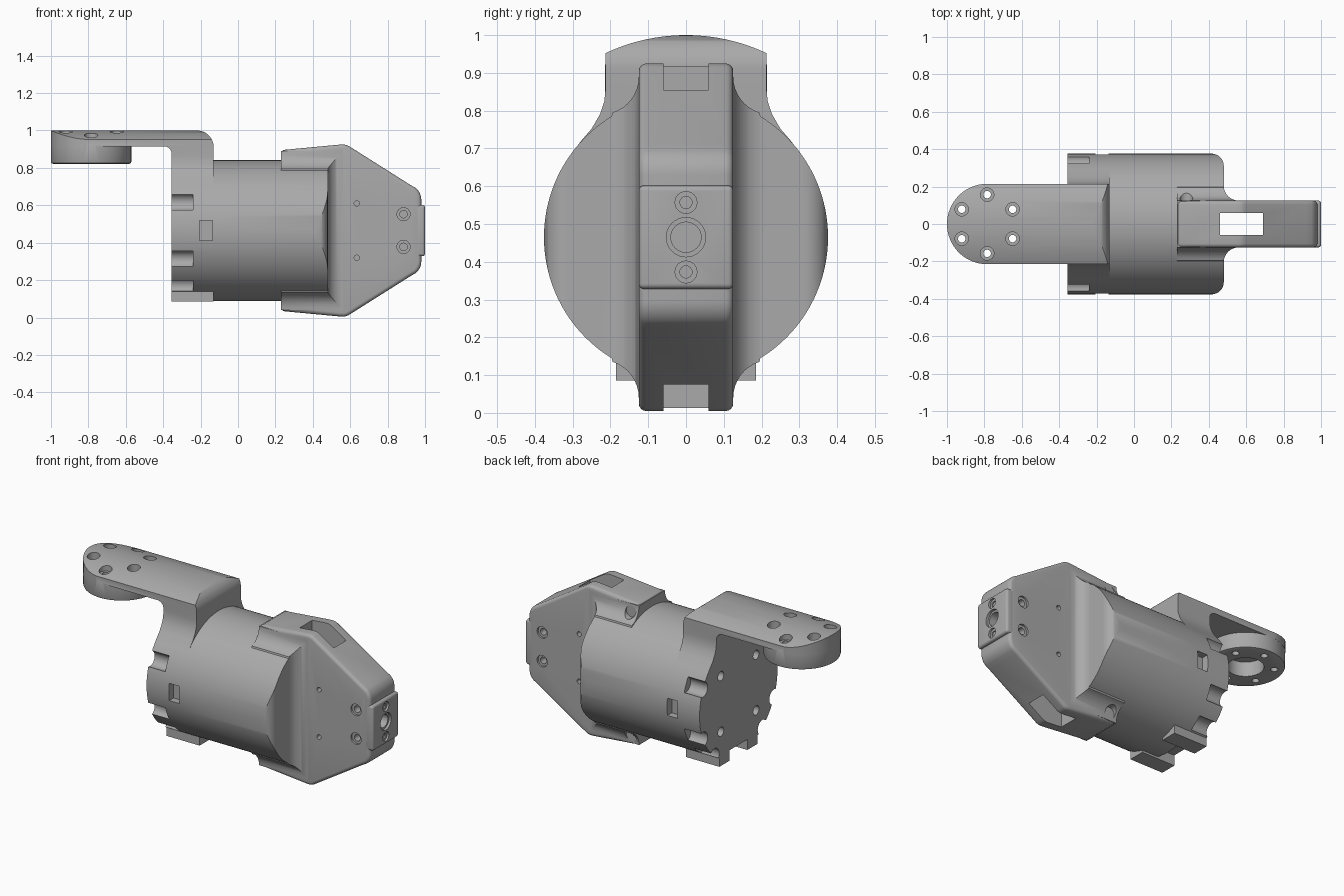
import bpy, bmesh
from math import sin, cos, radians, sqrt
from mathutils import Vector

if "Cube" in bpy.data.objects:
    bpy.data.objects.remove(bpy.data.objects["Cube"])

grey = bpy.data.materials.new("plain_grey")
grey.use_nodes = True
grey.diffuse_color = (0.4, 0.4, 0.4, 1)
grey.node_tree.nodes["Principled BSDF"].inputs["Base Color"].default_value = (0.4, 0.4, 0.4, 1)

CZ, R = 0.465, 0.376     # drum axis height and radius
REAR, SEAM = -0.355, -0.13


def arc(cx, cy, r, a0, a1, n=12):
    steps = [radians(a0 + (a1 - a0) * i / n) for i in range(n + 1)]
    return [(cx + r * cos(a), cy + r * sin(a)) for a in steps]


def prism(name, pts, axis, a, b):
    """Extrude a 2D outline along an axis from a to b."""
    place = {"x": lambda u, v, d: (d, u, v),
             "y": lambda u, v, d: (u, d, v),
             "z": lambda u, v, d: (u, v, d)}[axis]
    bm = bmesh.new()
    face = bm.faces.new([bm.verts.new(place(u, v, a)) for u, v in pts])
    ext = bmesh.ops.extrude_face_region(bm, geom=[face])
    moved = [g for g in ext["geom"] if isinstance(g, bmesh.types.BMVert)]
    bmesh.ops.translate(bm, verts=moved, vec=Vector(place(0, 0, b - a)))
    bmesh.ops.recalc_face_normals(bm, faces=bm.faces)
    me = bpy.data.meshes.new(name)
    bm.to_mesh(me)
    bm.free()
    me.materials.append(grey)
    ob = bpy.data.objects.new(name, me)
    bpy.context.scene.collection.objects.link(ob)
    return ob


def rod(axis, u, v, r, a, b, n=32):
    return prism("rod", arc(u, v, r, 0, 360, n)[:-1], axis, a, b)


def box(x0, x1, y0, y1, z0, z1):
    return prism("block", [(x0, y0), (x1, y0), (x1, y1), (x0, y1)], "z", z0, z1)


def bake(ob):
    """Apply all modifiers of an object."""
    bpy.context.view_layer.update()
    dg = bpy.context.evaluated_depsgraph_get()
    me = bpy.data.meshes.new_from_object(ob.evaluated_get(dg))
    ob.modifiers.clear()
    ob.data = me


def combine(ob, op, *others):
    for other in others:
        mod = ob.modifiers.new("combine", "BOOLEAN")
        mod.operation, mod.solver, mod.object = op, "EXACT", other
        bake(ob)
        bpy.data.objects.remove(other)


def bevel(ob, width, segments=4):
    mod = ob.modifiers.new("bevel", "BEVEL")
    mod.width, mod.segments = width, segments
    mod.limit_method, mod.angle_limit = "ANGLE", radians(50)
    bake(ob)


def mirror_outline(half, about=0):
    """Close an outline by mirroring its second coordinate."""
    return half + [(u, 2 * about - v) for u, v in reversed(half)]


# Motor body: drum with side fillets, trimmed by a rounded plan outline
body = rod("x", 0, CZ, R, SEAM, 0.6, 128)
body.name = "motor_body"
ear = [(0.2, 0.7), (0.197, 0.785)] + arc(0.225, 0.89, 0.1, 252, 180, 8)
ears = prism("ears", [(u, v) for u, v in ear] + [(-u, v) for u, v in reversed(ear)], "x", 0.23, 0.6)
low = prism("ears", [(u, 2 * CZ - v) for u, v in ear]
            + [(-u, 2 * CZ - v) for u, v in reversed(ear)], "x", 0.23, 0.6)
combine(body, "UNION", ears, low)
plan = [(-0.5, 0.4), (0.36, 0.4), (0.4, R)] + arc(0.415, 0.311, 0.065, 90, 0)
plan += arc(0.56, 0.205, 0.08, 180, 270)
combine(body, "INTERSECT", prism("plan", mirror_outline(plan), "z", -0.1, 1.1))

# Flat nose housing
nose = [(0.23, 0.895), (0.54, 0.924)] + arc(0.56, 0.858, 0.067, 90, 57, 5)
nose += [(0.92, 0.71)] + arc(0.9, 0.63, 0.08, 52, 0, 6)
fin = prism("fin", mirror_outline(nose, CZ), "y", -0.125, 0.125)
bevel(fin, 0.02)
combine(body, "UNION", fin)

# Slot and screw holes in the nose
combine(body, "DIFFERENCE", box(0.46, 0.69, -0.06, 0.06, -0.1, 1.1))
for s in (-1, 1):
    def side(x, dz, r, depth):
        a, b = sorted((s * (0.125 - depth), s * 0.3))
        return rod("y", x, CZ + dz, r, a, b, 24)
    for dz in (-0.0875, 0.0875):
        combine(body, "DIFFERENCE", side(0.885, dz, 0.035, 0.012), side(0.885, dz, 0.02, 0.08))
    for dz in (-0.145, 0.145):
        combine(body, "DIFFERENCE", side(0.635, dz, 0.014, 0.04))
for dz in (-0.38, 0.38):
    combine(body, "DIFFERENCE", rod("y", 0.28, CZ + dz, 0.035, 0.126, 0.4, 24))

# End pad with its holes
pad = box(0.94, 1.0, -0.125, 0.125, 0.328, 0.602)
pad.name = "end_pad"
bevel(pad, 0.014)
combine(pad, "DIFFERENCE", rod("x", 0, CZ, 0.052, 0.985, 1.1), rod("x", 0, CZ, 0.04, 0.9, 1.1))
combine(body, "DIFFERENCE", rod("x", 0, CZ, 0.04, 0.8, 1.1))
for dz in (-0.092, 0.092):
    combine(pad, "DIFFERENCE", rod("x", 0, CZ + dz, 0.029, 0.988, 1.1, 24),
            rod("x", 0, CZ + dz, 0.016, 0.96, 1.1, 24))

# Bracket arm: bent side outline, trimmed by a crowned section and a round tip
side_outline = [(REAR, 0.5), (SEAM, 0.5)] + arc(-0.22, 0.91, 0.09, 0, 90)
side_outline += [(-1.05, 1.0), (-1.05, 0.915)] + arc(-0.395, 0.875, 0.04, 90, 0, 8)
arm = prism("bracket", side_outline, "y", -0.35, 0.35)
crown = [(0.32, 0.45), (0.32, 0.66), (0.28, 0.717), (0.25, 0.752), (0.228, 0.79), (0.216, 0.825), (0.213, 0.86)]
crown_top = [(y, 0.5 + sqrt(0.25 - y * y)) for y in [0.213 * (1 - i / 12) for i in range(25)]]
section = crown + crown_top + [(-y, z) for y, z in reversed(crown)]
combine(arm, "INTERSECT", prism("section", section, "x", -1.2, 0))
tip_x = -0.785
tip = arc(tip_x, 0, 0.215, 90, 270, 32)
combine(arm, "INTERSECT", prism("tip", [(0, 0.4), (-0.5, 0.4), (-0.5, 0.215)] + tip
                                + [(-0.5, -0.215), (-0.5, -0.4), (0, -0.4)], "z", 0, 1.1))

# Horn disc under the arm tip
disc = rod("z", tip_x, 0, 0.2145, 0.822, 0.93, 64)
bevel(disc, 0.01, 2)
combine(arm, "UNION", disc)
combine(arm, "DIFFERENCE", rod("z", tip_x, 0, 0.1, 0.7, 0.91, 48))
for x, y in arc(tip_x, 0, 0.157, 30, 330, 5):
    combine(arm, "DIFFERENCE", rod("z", x, y, 0.036, 0.95, 1.1, 24), rod("z", x, y, 0.02, 0.7, 1.1, 20))

# Collar behind the drum, with feet
combine(arm, "UNION", rod("x", 0, CZ, R, REAR, SEAM, 128))
for s in (-1, 1):
    y0, y1 = sorted((s * 0.085, s * 0.185))
    combine(arm, "UNION", box(REAR, SEAM, y0, y1, 0.086, 0.25))
combine(arm, "DIFFERENCE", box(-0.4, -0.24, -0.085, 0.085, 0, 0.15))

# Rim scallops, side windows and rear screw holes
for angle in (24, -24, -52, 156, 204, 232):
    u, v = R * cos(radians(angle)), R * sin(radians(angle))
    combine(arm, "DIFFERENCE", rod("x", u, CZ + v, 0.046, -0.4, -0.24, 24))
for s in (-1, 1):
    y0, y1 = sorted((s * 0.33, s * 0.45))
    combine(arm, "DIFFERENCE", box(-0.205, -0.135, y0, y1, 0.413, 0.518))
    for t in (-1, 1):
        combine(arm, "DIFFERENCE", rod("x", s * 0.17, CZ + t * 0.17, 0.028, -0.4, -0.28, 24))

# Smooth round surfaces, keep edges sharp
for ob in (body, pad, arm):
    bpy.ops.object.select_all(action="DESELECT")
    ob.select_set(True)
    bpy.context.view_layer.objects.active = ob
    bpy.ops.object.shade_smooth_by_angle(angle=radians(30))
